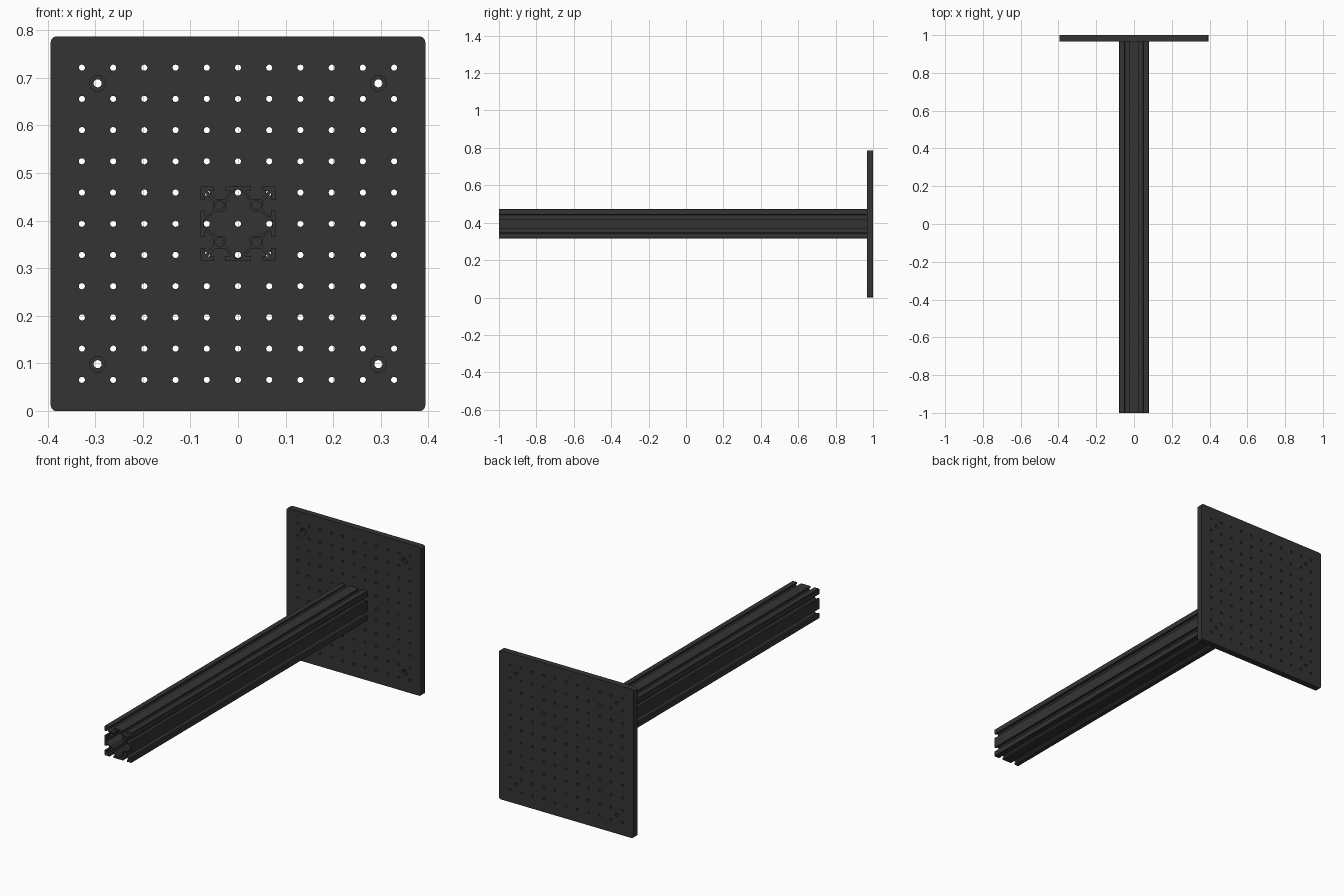
import bpy, bmesh, math

if "Cube" in bpy.data.objects:
    bpy.data.objects.remove(bpy.data.objects["Cube"])

CZ = 0.3935          # height of the shared axis
black = bpy.data.materials.new("black anodised metal")
black.diffuse_color = (0.034, 0.034, 0.034, 1)
black.use_nodes = True
black.node_tree.nodes["Principled BSDF"].inputs["Base Color"].default_value = black.diffuse_color


def circle(cx, cy, r, n=16):
    return [(cx + r * math.cos(2 * math.pi * i / n),
             cy + r * math.sin(2 * math.pi * i / n)) for i in range(n)]


def four_fold(octant):
    """Mirror an octant outline about its diagonal, then turn it four times."""
    quad = octant + [(y, x) for x, y in reversed(octant)]
    pts = []
    for k in range(4):
        for x, y in quad:
            for _ in range(k):
                x, y = y, -x
            if not pts or math.dist(pts[-1], (x, y)) > 1e-6:
                pts.append((x, y))
    if math.dist(pts[0], pts[-1]) < 1e-6:
        pts.pop()
    return pts


def extrude_profile(name, loops, y0, y1):
    """Fill nested loops and extrude them along y."""
    cu = bpy.data.curves.new(name, 'CURVE')
    cu.dimensions, cu.fill_mode = '2D', 'BOTH'
    cu.extrude = (y1 - y0) / 2
    for pts in loops:
        s = cu.splines.new('POLY')
        s.points.add(len(pts) - 1)
        for p, (x, y) in zip(s.points, pts):
            p.co = (x, y, 0, 1)
        s.use_cyclic_u = True
    ob = bpy.data.objects.new(name, cu)
    bpy.context.collection.objects.link(ob)
    ob.rotation_euler = (math.pi / 2, 0, 0)
    ob.location = (0, (y0 + y1) / 2, CZ)
    bpy.ops.object.select_all(action='DESELECT')
    ob.select_set(True)
    bpy.context.view_layer.objects.active = ob
    bpy.ops.object.convert(target='MESH')
    ob = bpy.context.object
    bpy.ops.object.transform_apply(location=True, rotation=True, scale=True)
    bm = bmesh.new()
    bm.from_mesh(ob.data)
    bmesh.ops.remove_doubles(bm, verts=bm.verts, dist=1e-5)
    bmesh.ops.recalc_face_normals(bm, faces=bm.faces)
    bm.to_mesh(ob.data)
    bm.free()
    ob.data.materials.clear()
    ob.data.materials.append(black)
    return ob


# Slotted beam: lips, webs, four bored cores and one open centre
outer = four_fold([(0, .0787), (.0275, .0787), (.0275, .069), (.015, .069),
                   (.0275, .0525), (.0468, .0525), (.0633, .069),
                   (.0505, .069), (.0505, .0787), (.076, .0787)])
cavity = four_fold([(0, .0725), (.0075, .0725), (.0085, .069),
                    (.0255, .0465), (.0255, .031)])
bores = [circle(sx * .039, sz * .039, .0095) for sx in (-1, 1) for sz in (-1, 1)]
beam = extrude_profile("slotted_beam", [outer, cavity] + bores, -1, .967)

# Square plate with rounded corners and a grid of holes
H, R = .3935, .012
outline = []
for k, (sx, sz) in enumerate([(1, 1), (-1, 1), (-1, -1), (1, -1)]):
    for i in range(6):
        a = math.pi / 2 * (k + i / 5)
        outline.append((sx * (H - R) + R * math.cos(a), sz * (H - R) + R * math.sin(a)))
grid = [circle(i * .0656, j * .0656, .0065, 12)
        for i in range(-5, 6) for j in range(-5, 6)]
corners = [(sx * .295, sz * .295) for sx in (-1, 1) for sz in (-1, 1)]
screws = [circle(x, z, .0085) for x, z in corners]
plate = extrude_profile("perforated_plate", [outline] + grid + screws, .967, 1)

# Counterbores around the four screw holes
cutter = extrude_profile("counterbore_cutter",
                         [circle(x, z, .0165, 24) for x, z in corners], .95, .984)
cutter.hide_render = True
cutter.hide_viewport = True
mod = plate.modifiers.new("counterbores", 'BOOLEAN')
mod.object, mod.operation, mod.solver = cutter, 'DIFFERENCE', 'EXACT'

# Smooth hole walls, crisp edges
for ob in (beam, plate):
    bpy.ops.object.select_all(action='DESELECT')
    ob.select_set(True)
    bpy.context.view_layer.objects.active = ob
    if ob.modifiers:
        bpy.ops.object.modifier_apply(modifier="counterbores")
    bpy.ops.object.shade_smooth_by_angle(angle=math.radians(35))
bpy.data.objects.remove(cutter)
